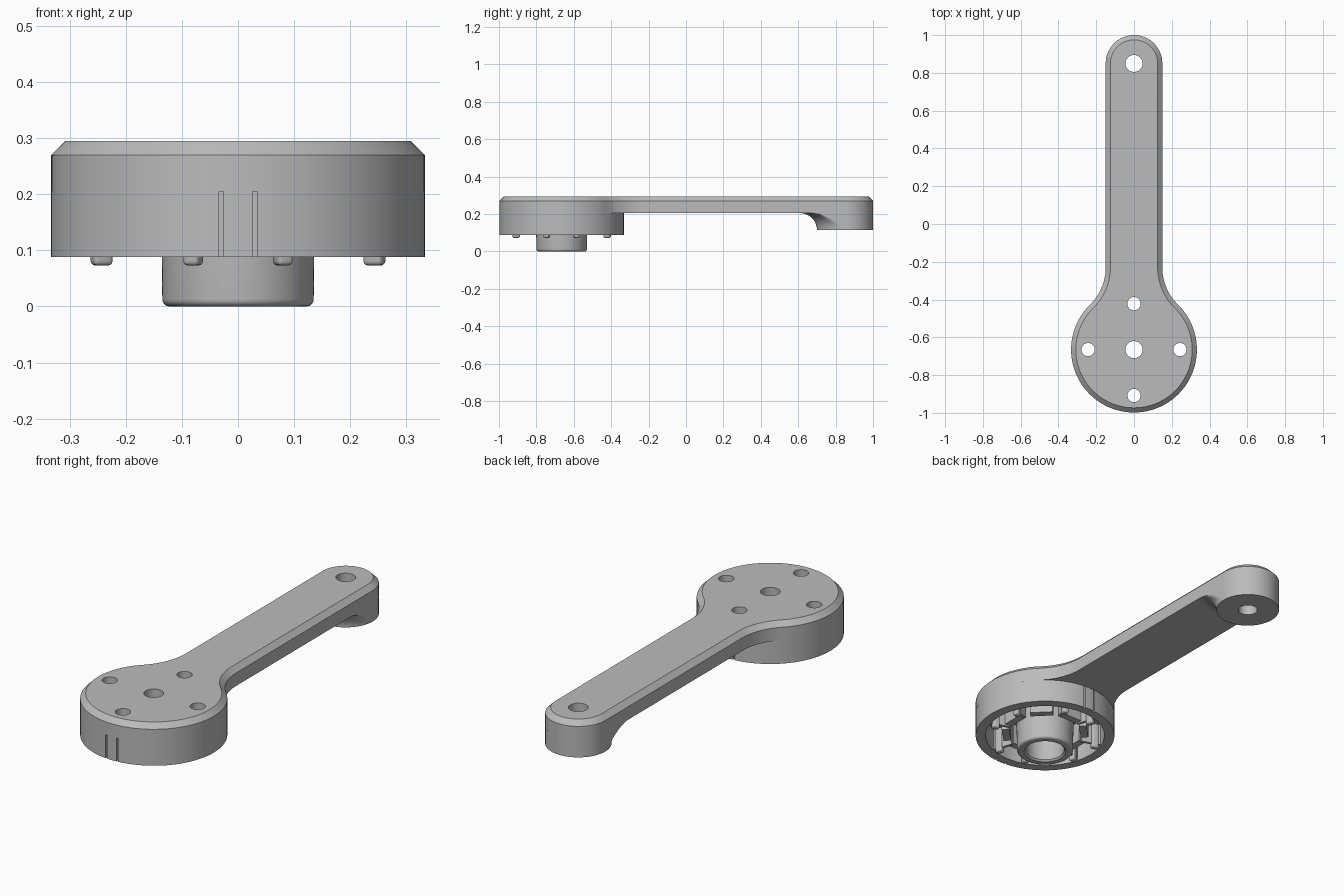
import bpy, bmesh, math
from mathutils import Matrix, Vector

if "Cube" in bpy.data.objects:
    bpy.data.objects.remove(bpy.data.objects["Cube"])

grey = bpy.data.materials.new("plain grey")
grey.diffuse_color = (0.5, 0.5, 0.5, 1)
grey.use_nodes = True
grey.node_tree.nodes["Principled BSDF"].inputs["Base Color"].default_value = grey.diffuse_color
HUB, TIP = -0.665, 0.85          # y of the hub and tip axes
HUB_R, ARM_R = 0.333, 0.15
UNDER, TOP = 0.205, 0.295


def finish(name, bm):
    bmesh.ops.recalc_face_normals(bm, faces=bm.faces)
    me = bpy.data.meshes.new(name)
    bm.to_mesh(me)
    bm.free()
    ob = bpy.data.objects.new(name, me)
    bpy.context.collection.objects.link(ob)
    me.materials.append(grey)
    return ob


def loft(name, layers, closed=False):
    """Skin a stack of equal-length point loops; cap the ends unless closed."""
    bm = bmesh.new()
    rings = [[bm.verts.new(p) for p in loop] for loop in layers]
    pairs = list(zip(rings, rings[1:])) + ([(rings[-1], rings[0])] if closed else [])
    n = len(rings[0])
    for a, b in pairs:
        for i in range(n):
            j = (i + 1) % n
            bm.faces.new((a[i], a[j], b[j], b[i]))
    if not closed:
        bm.faces.new(rings[0])
        bm.faces.new(rings[-1])
    return finish(name, bm)


def circle(x, y, r, z, n=96):
    return [(x + r * math.cos(2 * math.pi * i / n), y + r * math.sin(2 * math.pi * i / n), z)
            for i in range(n)]


def lathe(name, profile):
    return loft(name, [circle(0, HUB, r, z) for r, z in profile], closed=True)


def box(name, centre, size, angle=0):
    bm = bmesh.new()
    m = Matrix.Translation(centre) @ Matrix.Rotation(angle, 4, 'Z') @ Matrix.Diagonal((*size, 1))
    bmesh.ops.create_cube(bm, size=1, matrix=m)
    return finish(name, bm)


def cut(ob, cutters):
    for c in cutters:
        m = ob.modifiers.new("cut", 'BOOLEAN')
        m.operation, m.solver, m.object = 'DIFFERENCE', 'EXACT', c
        c.hide_render = True
        c.hide_viewport = True


def smooth(ob):
    bpy.ops.object.select_all(action='DESELECT')
    ob.select_set(True)
    bpy.context.view_layer.objects.active = ob
    for m in list(ob.modifiers):
        bpy.ops.object.modifier_apply(modifier=m.name)
    bpy.ops.object.shade_smooth_by_angle(angle=math.radians(30))


def outline(inset, z):
    """Keyhole-shaped arm outline: tip arc, fillet into the hub, hub arc."""
    fx, fy, fr = 0.425, -0.23, 0.275 + inset
    half = []
    for i in range(25):                                   # tip, from the top round to the side
        a = math.pi / 2 * (1 - i / 24)
        r = ARM_R - inset
        half.append((r * math.cos(a), TIP + r * math.sin(a)))
    end = math.atan2(HUB - fy, -fx) % (2 * math.pi)
    for i in range(17):                                   # concave fillet
        a = math.pi + (end - math.pi) * i / 16
        half.append((fx + fr * math.cos(a), fy + fr * math.sin(a)))
    start = end - math.pi
    for i in range(1, 49):                                # hub
        a = start + (-math.pi / 2 - start) * i / 48
        r = HUB_R - inset
        half.append((r * math.cos(a), HUB + r * math.sin(a)))
    other = [(-x, y) for x, y in half[1:-1]][::-1]
    return [(x, y, z) for x, y in half + other]


# Arm plate with chamfered top edge
plate = loft("arm_plate", [outline(0, UNDER), outline(0, 0.27), outline(0.025, TOP)])

# Tip boss, flaring into the underside of the arm
layers = []
for k in range(17):
    t = math.pi / 2 * k / 16
    big = ARM_R + 0.09 * (1 - math.cos(t))
    z = 0.115 + 0.09 * math.sin(t)
    loop = []
    for i in range(128):
        a = 2 * math.pi * i / 128
        r = ARM_R if math.sin(a) >= 0 else big
        loop.append((max(-ARM_R, min(ARM_R, r * math.cos(a))), TIP + r * math.sin(a), z))
    layers.append(loop)
boss = loft("tip_boss", layers)

# Through holes
holes = [loft("hole_cutter", [circle(x, y, r, -0.1, 48), circle(x, y, r, 0.4, 48)])
         for x, y, r in [(0, TIP, 0.045), (0, HUB, 0.045), (0.243, HUB, 0.035),
                         (-0.243, HUB, 0.035), (0, HUB + 0.243, 0.035), (0, HUB - 0.243, 0.035)]]
cut(plate, holes)
cut(boss, holes[:1])

# Hub rim wall with pairs of thin grooves front and back
rim = lathe("hub_rim", [(0.285, UNDER), (0.285, 0.088), (HUB_R, 0.088), (HUB_R, UNDER)])
cut(rim, [box("groove_cutter", (sx * 0.03, HUB + sy * HUB_R, 0.14), (0.008, 0.03, 0.13))
          for sx in (-1, 1) for sy in (-1, 1)])

# Central socket tube with rounded lower lip
lip = [(0.122 + 0.013 * math.cos(a), 0.013 - 0.013 * math.sin(a))
       for a in [math.pi / 2 * k / 5 for k in range(6)]]
tube = lathe("socket_tube", [(0.137, UNDER)] + lip + [(0.1, 0), (0.092, 0.008), (0.092, UNDER)])

parts = [plate, boss, rim, tube]

# Eight blocks around the socket
for k in range(8):
    a = k * math.pi / 4
    r = 0.186
    parts.append(box("inner_block", (r * math.cos(a), HUB + r * math.sin(a), 0.153),
                     (0.036, 0.11, 0.104), a))

# Rounded clip posts in pairs beside each screw hole
for k in range(4):
    for s in (-1, 1):
        a = k * math.pi / 2 + s * math.radians(18.2)
        post = box("clip_post", (0.256 * math.cos(a), HUB + 0.256 * math.sin(a), 0.139),
                   (0.036, 0.03, 0.132), a)
        b = post.modifiers.new("round", 'BEVEL')
        b.width, b.segments = 0.008, 3
        rib = box("clip_rib", (0.235 * math.cos(a), HUB + 0.235 * math.sin(a), 0.15),
                  (0.1, 0.014, 0.11), a)
        parts += [post, rib]

for p in parts:
    smooth(p)
